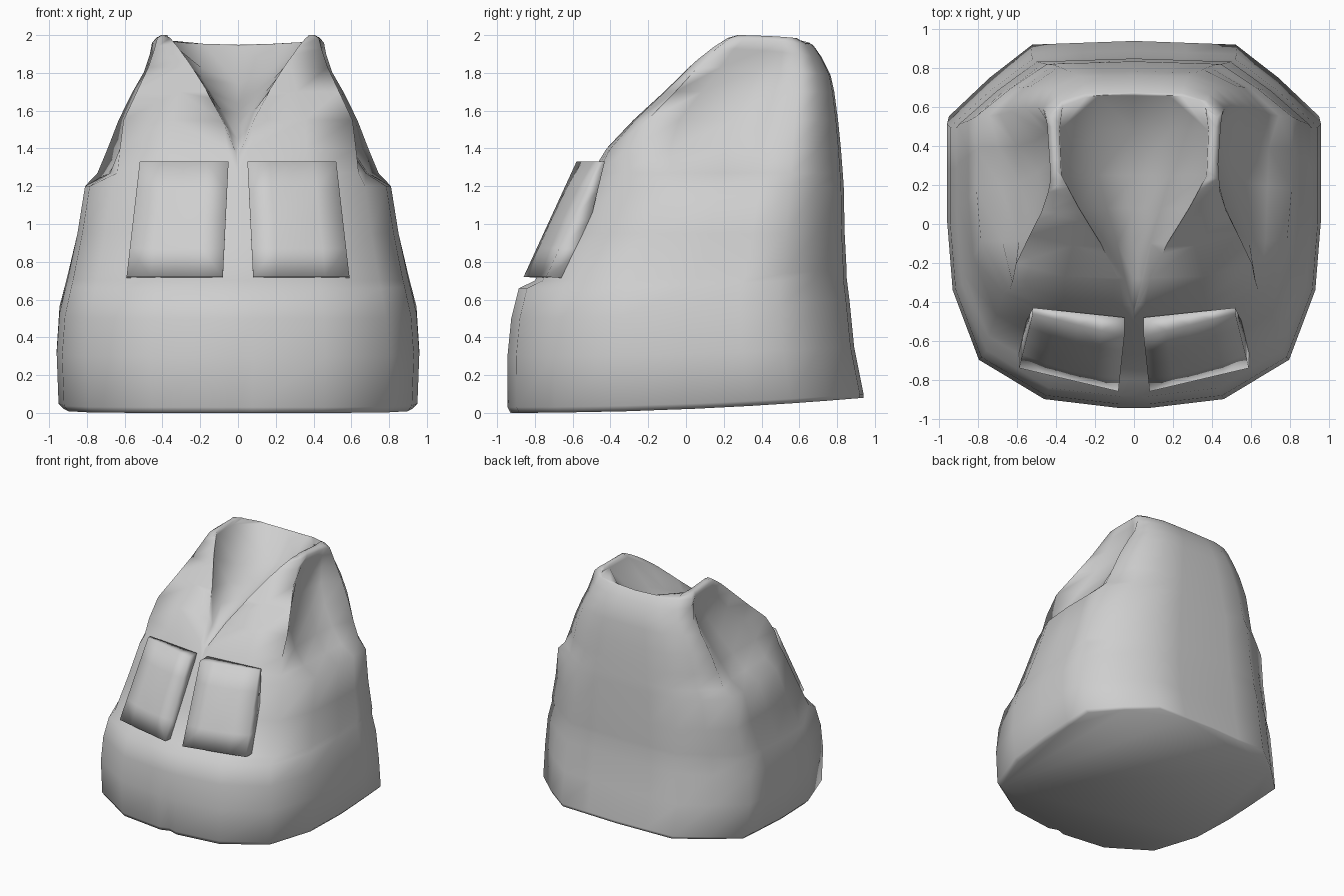
import bpy, bmesh, math

if "Cube" in bpy.data.objects:
    bpy.data.objects.remove(bpy.data.objects["Cube"])

grey = bpy.data.materials.new("light grey cloth")
grey.diffuse_color = (0.62, 0.62, 0.62, 1)
grey.use_nodes = True
grey.node_tree.nodes["Principled BSDF"].inputs["Base Color"].default_value = grey.diffuse_color


def make(name, verts, faces):
    me = bpy.data.meshes.new(name)
    me.from_pydata(verts, [], faces)
    bm = bmesh.new()
    bm.from_mesh(me)
    bmesh.ops.remove_doubles(bm, verts=bm.verts, dist=1e-5)
    bmesh.ops.recalc_face_normals(bm, faces=bm.faces)
    bm.to_mesh(me)
    bm.free()
    me.materials.append(grey)
    ob = bpy.data.objects.new(name, me)
    bpy.context.collection.objects.link(ob)
    return ob


def loft(rings):
    """Join equal closed rings and cap both ends."""
    n = len(rings[0])
    faces = [(r * n + i, r * n + (i + 1) % n, (r + 1) * n + (i + 1) % n, (r + 1) * n + i)
             for r in range(len(rings) - 1) for i in range(n)]
    last = (len(rings) - 1) * n
    faces += [tuple(range(n)), tuple(range(last, last + n))]
    return [p for ring in rings for p in ring], faces


def smooth(ob, angle):
    bpy.ops.object.select_all(action='DESELECT')
    ob.select_set(True)
    bpy.context.view_layer.objects.active = ob
    bpy.ops.object.shade_smooth_by_angle(angle=math.radians(angle))


# Garment body: half outline (side fraction, front-to-back fraction), front to back
HIPS = [(0, -1), (.08, -1), (.48, -.95), (.83, -.73), (.97, -.34), (1, .05),
        (1, .35), (1, .59), (.78, .8), (.55, .98), (.28, .99), (0, 1)]
# squarer front corners at the shoulders
SHOULDERS = [(0, -1), (.08, -1), (.55, -.98), (.94, -.86), (.95, -.55), (.97, .0),
             (.98, .3), (1, .58), (.82, .82), (.55, .98), (.28, .99), (0, 1)]
# front z, back z, half width, front y, back y, armhole depth
LEVELS = [(0.0, .08, .925, -.93, .94, 0), (.03, .10, .95, -.945, .94, 0), (.30, .35, .96, -.945, .89, 0),
          (.50, .60, .945, -.925, .865, 0), (.66, .72, .91, -.885, .85, 0), (.70, .76, .90, -.80, .85, 0),
          (.95, .95, .85, -.67, .84, 0), (1.20, 1.20, .81, -.54, .835, 0), (1.27, 1.27, .75, -.50, .83, .06),
          (1.40, 1.40, .70, -.42, .82, .10), (1.55, 1.55, .645, -.28, .805, .13),
          (1.70, 1.70, .57, -.12, .785, .12), (1.83, 1.79, .505, .01, .765, .07),
          (1.93, 1.88, .47, .12, .72, .03), (1.985, 1.945, .455, .20, .675, 0),
          (2.0, 1.98, .43, .25, .63, 0)]
HOLLOW = {4: .8, 5: 1, 6: .9, 7: .1}
rings = []
for zf, zb, w, yf, yb, dent in LEVELS:
    k = min(1, max(0, (zf - 1.2) / .35))
    half = []
    for i, ((u0, v0), (u1, v1)) in enumerate(zip(HIPS, SHOULDERS)):
        u, v = u0 + (u1 - u0) * k, v0 + (v1 - v0) * k
        t = (v + 1) / 2
        # small centre notch near the hem
        notch = .025 if i == 0 and zf < .2 else 0
        half.append((u * w - dent * HOLLOW.get(i, 0), yf + (yb - yf) * t + notch,
                     zf + (zb - zf) * t ** 2))
    rings.append(half + [(-x, y, z) for x, y, z in half[-2:0:-1]])
body = make("garment_body", *loft(rings))

# Neckline cutter: y, half width, centre z, side z
NECK = [(-.62, .01, 1.27, 1.28), (-.45, .02, 1.36, 1.39), (-.28, .09, 1.45, 1.56), (-.1, .17, 1.53, 1.71),
        (.08, .28, 1.59, 1.86), (.25, .37, 1.64, 1.97), (.48, .38, 1.74, 1.965),
        (.66, .36, 1.94, 1.975), (.95, .36, 2.2, 2.21)]
cutter = make("neck_cutter", *loft([
    [(-w - .04, y, 2.4), (-w, y, zs), (-w * .5, y, zc + (zs - zc) * .38), (0, y, zc),
     (w * .5, y, zc + (zs - zc) * .38), (w, y, zs), (w + .04, y, 2.4)]
    for y, w, zc, zs in NECK]))
cut = body.modifiers.new("neckline", 'BOOLEAN')
cut.operation = 'DIFFERENCE'
cut.solver = 'EXACT'
cut.object = cutter
bpy.context.view_layer.objects.active = body
body.select_set(True)
bpy.ops.object.modifier_apply(modifier=cut.name)
bpy.data.objects.remove(cutter)
smooth(body, 100)


# Chest pockets: leaning slabs with a softly bulged front
def pocket(name, side, n=4):
    front, back = [], []
    for j in range(n + 1):
        b = j / n
        for i in range(n + 1):
            a = i / n
            x = (.08 - .03 * b) + a * (.51 - .04 * b)
            y = -.86 + .12 * a + .28 * b
            bulge = .03 * math.sin(math.pi * a) * math.sin(math.pi * b) ** .5
            z = .72 + .61 * b
            front.append((side * x, y - bulge, z))
            back.append((side * x, y + .16 - b * (.06 + .07 * a), z - .01 * (1 - b)))
    m = n + 1
    o = m * m
    grid = [(j * m + i, j * m + i + 1, (j + 1) * m + i + 1, (j + 1) * m + i)
            for j in range(n) for i in range(n)]
    rim = ([i for i in range(m)] + [j * m + n for j in range(1, m)]
           + [n * m + i for i in range(n - 1, -1, -1)] + [j * m for j in range(n - 1, 0, -1)])
    faces = grid + [tuple(k + o for k in f) for f in grid]
    faces += [(p, q, q + o, p + o) for p, q in zip(rim, rim[1:] + rim[:1])]
    smooth(make(name, front + back, faces), 120)


pocket("right_pocket", 1)
pocket("left_pocket", -1)
